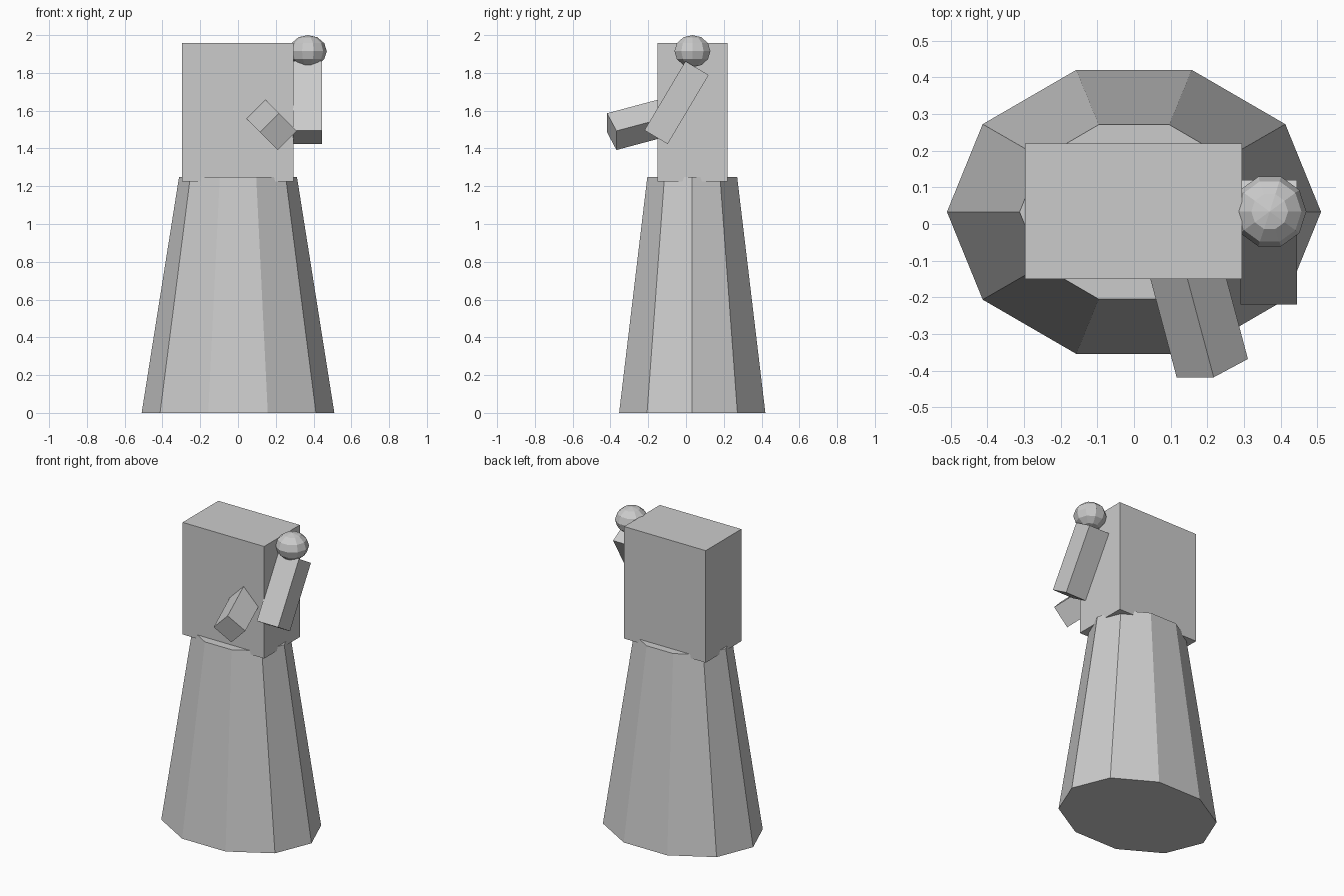
import bpy, bmesh
from math import sin, cos, pi, radians
from mathutils import Matrix, Vector

if "Cube" in bpy.data.objects:
    bpy.data.objects.remove(bpy.data.objects["Cube"])

grey = bpy.data.materials.new("plain grey")
grey.diffuse_color = (0.6, 0.6, 0.6, 1)
grey.use_nodes = True
grey.node_tree.nodes["Principled BSDF"].inputs["Base Color"].default_value = grey.diffuse_color


def finish(name, bm):
    bmesh.ops.recalc_face_normals(bm, faces=bm.faces)
    me = bpy.data.meshes.new(name)
    bm.to_mesh(me)
    bm.free()
    me.materials.append(grey)
    ob = bpy.data.objects.new(name, me)
    bpy.context.collection.objects.link(ob)
    return ob


def lathe(name, centre, rings, sides=10):
    """Stack of elliptical rings (rx, ry, z), closed at both ends."""
    bm = bmesh.new()
    loops = []
    for rx, ry, z in rings:
        loops.append([bm.verts.new(Vector(centre) + Vector(
            (rx * cos(2 * pi * i / sides), ry * sin(2 * pi * i / sides), z)))
            for i in range(sides)])
    for a, b in zip(loops, loops[1:]):
        for i in range(sides):
            j = (i + 1) % sides
            bm.faces.new((a[i], a[j], b[j], b[i]))
    bm.faces.new(loops[0])
    bm.faces.new(loops[-1])
    bmesh.ops.remove_doubles(bm, verts=bm.verts, dist=1e-5)
    return finish(name, bm)


def box(name, centre, size, axes=Matrix.Identity(3)):
    """Box whose local x, y, z run along the columns of axes."""
    bm = bmesh.new()
    bmesh.ops.create_cube(bm, size=1, matrix=Matrix.Translation(centre)
                          @ axes.to_4x4() @ Matrix.Diagonal((*size, 1)))
    return finish(name, bm)


# Ten-sided tapering skirt
lathe("skirt", (0, 0.033, 0), [(0.51, 0.407, 0), (0.312, 0.25, 1.25)])

# Block torso
box("torso", (-0.001, 0.035, 1.592), (0.592, 0.37, 0.735))

# Shoulder ball, slightly flattened
bands = 6
bm_rings = [(0.1 * sin(pi * k / bands), 0.1 * sin(pi * k / bands),
             -0.085 * cos(pi * k / bands)) for k in range(1, bands)]
ball = lathe("shoulder_ball", (0.37, 0.034, 1.915), bm_rings)
bm = bmesh.new()
bm.from_mesh(ball.data)
for sign in (-1, 1):      # raise the flat end caps into points
    cap = [f for f in bm.faces if len(f.verts) == 10
           and f.calc_center_median().z * sign > 1.915 * sign]
    tip = bmesh.ops.poke(bm, faces=cap)["verts"][0]
    tip.co.z = 1.915 + sign * 0.085
bm.to_mesh(ball.data)
bm.free()

# Upper arm, swung forward from the shoulder
box("upper_arm", (0.368, -0.05, 1.6425), (0.154, 0.143, 0.425),
    Matrix.Rotation(radians(-30.7), 3, 'X'))

# Forearm, reaching forward out of the torso
side = Vector((1, 0, 1)).normalized()
along = Vector((-0.25, 0.936, 0.25)).normalized()
across = along.cross(side)
length = 0.425
box("forearm", Vector((0.2135, -0.393, 1.489)) + along * length / 2,
    (0.143, length, 0.141), Matrix((side, along, -across)).transposed())
